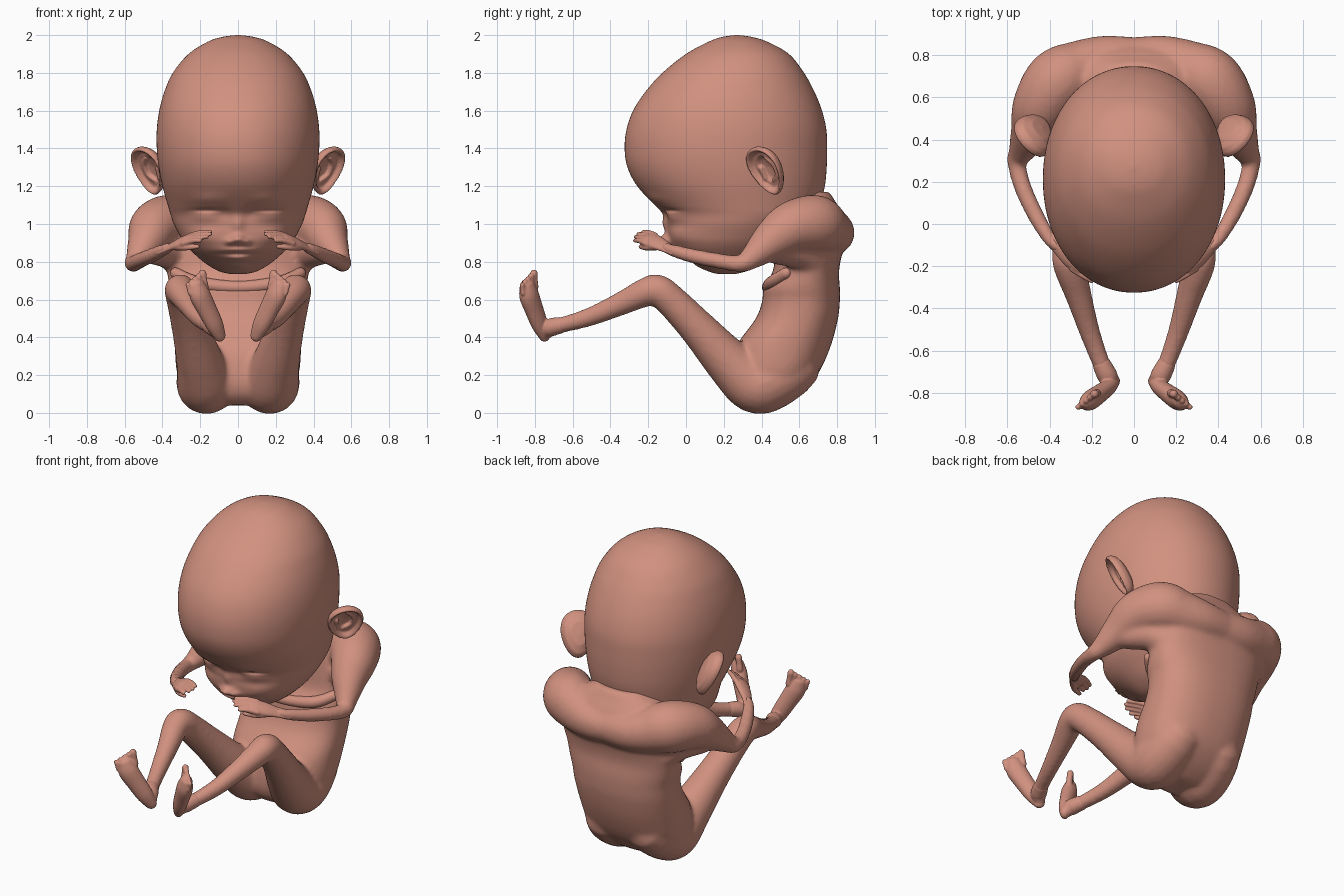
import bpy, bmesh, math
from mathutils import Vector

if "Cube" in bpy.data.objects:
    bpy.data.objects.remove(bpy.data.objects["Cube"])

skin = bpy.data.materials.new("skin")
skin.diffuse_color = (0.64, 0.285, 0.215, 1)
skin.use_nodes = True
skin.node_tree.nodes["Principled BSDF"].inputs["Base Color"].default_value = skin.diffuse_color


def resample(rows, k):
    """Smooth curve through rows of numbers, k steps per span."""
    out, n = [], len(rows)
    for i in range(n - 1):
        p0, p1, p2, p3 = rows[max(i - 1, 0)], rows[i], rows[i + 1], rows[min(i + 2, n - 1)]
        for j in range(k):
            t = j / k
            out.append([0.5 * (2 * b + (c - a) * t + (2 * a - 5 * b + 4 * c - d) * t * t
                               + (3 * b - a - 3 * c + d) * t ** 3)
                        for a, b, c, d in zip(p0, p1, p2, p3)])
    return out + [list(rows[-1])]


def skin_rings(bm, rings):
    """Join rings of points into a closed surface."""
    loops = [[bm.verts.new(p) for p in r] for r in rings]
    n = len(loops[0])
    for a, b in zip(loops, loops[1:]):
        for i in range(n):
            bm.faces.new((a[i], a[(i + 1) % n], b[(i + 1) % n], b[i]))
    bm.faces.new(loops[0])
    bm.faces.new(loops[-1])


def tube(bm, pts, s=1, flat=1.0, side=(0, 0, 1), n=20, k=5):
    """Rounded limb through (x, y, z, radius) points; s mirrors it."""
    rows = resample(pts, k)
    ps = [Vector(r[:3]) for r in rows]
    t0, t1 = (ps[1] - ps[0]).normalized(), (ps[-1] - ps[-2]).normalized()
    r0, r1 = rows[0][3], rows[-1][3]
    lo = [(ps[0] - t0 * r0 * math.sin(a), r0 * math.cos(a), t0) for a in (1.5, 1.1, 0.6)]
    hi = [(ps[-1] + t1 * r1 * math.sin(a), r1 * math.cos(a), t1) for a in (0.6, 1.1, 1.5)]
    mid = []
    for i, p in enumerate(ps):
        t = (ps[min(i + 1, len(ps) - 1)] - ps[max(i - 1, 0)]).normalized()
        mid.append((p, rows[i][3], t))
    rings = []
    for p, r, t in lo + mid + hi:
        a = Vector(side)
        a = (a - t * a.dot(t)).normalized()
        b = t.cross(a)
        ring = []
        for j in range(n):
            q = 2 * math.pi * j / n
            v = p + a * r * math.cos(q) + b * r * flat * math.sin(q)
            ring.append((v.x * s, v.y, v.z))
        rings.append(ring)
    skin_rings(bm, rings)


def stack(bm, rows, n, k, power):
    """Loft of level sections (z, front y, back y, half width)."""
    rings = []
    for z, f, b, w in resample(rows, k):
        c, h, w = (f + b) / 2, max((b - f) / 2, 0.002), max(w, 0.002)
        ring = []
        for j in range(n):
            q = 2 * math.pi * j / n
            cx, sy = math.cos(q), math.sin(q)
            ring.append((w * math.copysign(abs(cx) ** (2 / power), cx),
                         c + h * math.copysign(abs(sy) ** (2 / power), sy), z))
        rings.append(ring)
    skin_rings(bm, rings)


def finish(name, bm, voxel=0, smooth=0):
    bmesh.ops.recalc_face_normals(bm, faces=bm.faces)
    me = bpy.data.meshes.new(name)
    bm.to_mesh(me)
    bm.free()
    me.materials.append(skin)
    ob = bpy.data.objects.new(name, me)
    bpy.context.collection.objects.link(ob)
    for p in me.polygons:
        p.use_smooth = True
    if voxel:
        m = ob.modifiers.new("fuse", 'REMESH')
        m.mode, m.voxel_size, m.use_smooth_shade = 'VOXEL', voxel, True
    if smooth:
        m = ob.modifiers.new("soften", 'SMOOTH')
        m.factor, m.iterations = 0.5, smooth
    return ob


# Head: stacked sections, then face relief pushed in and out
bm = bmesh.new()
stack(bm, [(.735, .17, .26, .04), (.75, .12, .32, .10), (.79, .05, .42, .17),
           (.85, -.05, .50, .24), (.90, -.085, .56, .285), (.95, -.095, .61, .315),
           (1.0, -.10, .65, .34), (1.05, -.115, .69, .357), (1.1, -.165, .71, .372),
           (1.2, -.258, .735, .40), (1.3, -.31, .745, .42), (1.4, -.325, .747, .43),
           (1.5, -.315, .743, .43), (1.6, -.28, .72, .417), (1.7, -.215, .68, .39),
           (1.8, -.125, .625, .345), (1.9, .0, .545, .262), (1.965, .12, .43, .16),
           (1.99, .19, .35, .085), (2.0, .26, .28, .01)], 128, 8, 2.08)
relief = [  # x, z, spread x, spread z, height
    (0, .918, .032, .026, .055), (0, 1.0, .026, .05, .024), (.045, .905, .02, .018, .028),
    (.18, 1.035, .075, .03, .014), (.17, 1.072, .065, .01, -.016), (.07, 1.06, .03, .03, -.01),
    (.2, .94, .08, .05, .018), (0, .862, .075, .014, .02), (0, .818, .06, .014, .022),
    (0, .842, .1, .008, -.018), (0, .775, .05, .02, .015), (.16, 1.13, .09, .03, .012)]
for v in bm.verts:
    if v.co.y < 0.2 and v.co.z < 1.25:
        x, z, d = v.co.x, v.co.z, 0
        for cx, cz, sx, sz, h in relief:
            for c in ((cx, -cx) if cx else (0,)):
                d += h * math.exp(-((x - c) / sx) ** 2 - ((z - cz) / sz) ** 2)
        v.co.y -= d
finish("head", bm, smooth=1)

# Body: torso, shoulders, arms and legs fused into one skin
bm = bmesh.new()
stack(bm, [(.04, .32, .50, .13), (.10, .26, .60, .26), (.2, .24, .695, .32), (.35, .265, .765, .335),
           (.5, .37, .805, .338), (.6, .405, .815, .345), (.66, .41, .815, .362), (.75, .46, .81, .375),
           (.85, .47, .83, .38), (.95, .47, .87, .36), (1.05, .49, .835, .32),
           (1.12, .52, .79, .24), (1.17, .56, .76, .15)], 48, 5, 2.4)
for s in (1, -1):
    tube(bm, [(.0, .78, .95, .105), (.14, .775, .955, .118), (.26, .73, .975, .14), (.36, .675, 1.0, .156),
              (.44, .555, .98, .138), (.48, .45, .91, .107), (.53, .35, .825, .066),
              (.555, .29, .79, .046), (.525, .17, .805, .042), (.465, .04, .83, .04),
              (.40, -.07, .86, .034), (.36, -.11, .875, .028)], s)
    # web of the armpit
    tube(bm, [(.28, .66, .80, .1), (.36, .59, .86, .1), (.45, .48, .87, .085)], s)
    tube(bm, [(.15, .56, .24, .15), (.165, .45, .175, .16), (.17, .36, .155, .155), (.2, .23, .265, .127),
              (.25, .07, .44, .1), (.29, -.07, .585, .087), (.305, -.15, .648, .085),
              (.3, -.215, .638, .077), (.262, -.34, .58, .063), (.21, -.51, .508, .05),
              (.155, -.66, .465, .043), (.125, -.72, .455, .045)], s)
finish("body", bm, 0.013, 12)

# Collar: slim fold of skin across the chest
bm = bmesh.new()
tube(bm, [(-.33, .53, .74, .03), (-.22, .455, .69, .035), (0, .435, .665, .033),
          (.22, .455, .69, .035), (.33, .53, .74, .03)])
finish("collar", bm)

# Hands: flat palm, four fingers and a thumb
bm = bmesh.new()
spread = Vector((.5, -.6, -.5)).normalized()
reach = Vector((-.8, -.5, .22)).normalized()
for s in (1, -1):
    tube(bm, [(.41, -.06, .857, .033), (.36, -.11, .878, .036), (.31, -.155, .9, .047),
              (.265, -.19, .917, .05)], s, 0.48, spread)
    for i in range(4):
        a = Vector((.27, -.188, .918)) + spread * (i - 1.5) * .026
        m = a + reach * .065
        b = a + reach * (.125, .14, .135, .11)[i] + Vector((0, 0, -.01))
        tube(bm, [(*a, .016), (*m, .0145), (*b, .011)], s, n=10)
    tube(bm, [(.335, -.155, .88, .02), (.28, -.21, .876, .017), (.215, -.24, .88, .012)], s, n=10)
finish("hands", bm, 0.005, 2)

# Feet: heel, sole and five toes
bm = bmesh.new()
across = Vector((.72, -.58, -.3)).normalized()
for s in (1, -1):
    tube(bm, [(.155, -.66, .465, .043), (.125, -.72, .45, .048), (.10, -.745, .418, .034)], s)
    tube(bm, [(.098, -.75, .412, .036), (.125, -.775, .47, .05), (.165, -.805, .55, .056),
              (.20, -.83, .62, .06), (.214, -.838, .66, .052)], s, 0.78, across)
    for i in range(5):
        a = Vector((.214, -.832, .65)) + across * (i - 2) * .026
        b = a + Vector((.012, -.004, .072 - .007 * i))
        r = (.021, .017, .016, .015, .014)[i]
        tube(bm, [(*a, r), (*((a + b) / 2), r * .9), (*b, r)], s, n=10)
finish("feet", bm, 0.006, 2)

# Ears: cupped shells with a raised rim and a narrow lobe
bm = bmesh.new()
up = Vector((.25, -.42, .87)).normalized()
out = Vector((.7, .69, .12))
out = (out - up * out.dot(up)).normalized()
face = up.cross(out)
face = face if face.y < 0 else -face
mid = Vector((.472, .425, 1.283))
section = [(.02, -.06), (.5, -.055), (.85, -.035), (.98, -.012), (1, .008), (.94, .02),
           (.84, .012), (.74, -.012), (.6, -.012), (.45, -.03), (.02, -.04)]
for s in (1, -1):
    rings = []
    for r, h in section:
        ring = []
        for j in range(40):
            q = 2 * math.pi * j / 40
            v = math.sin(q)
            p = mid + up * v * r * .142 + out * math.cos(q) * r * .105 * (1 + .22 * v) + face * h
            ring.append((p.x * s, p.y, p.z))
        rings.append(ring)
    skin_rings(bm, rings)
    # inner fold and the small flap at the ear canal
    c = mid + face * -.02
    arc = [c + out * .05 * math.cos(q) + up * .07 * math.sin(q) for q in (-1.6, -.6, .3, 1.2)]
    tube(bm, [(*p, .012) for p in arc], s, n=10)
    tube(bm, [(*(c - out * .05 - up * .05), .016), (*(c - out * .05 + up * .01), .014)], s, n=10)
finish("ears", bm, 0.006, 2)
